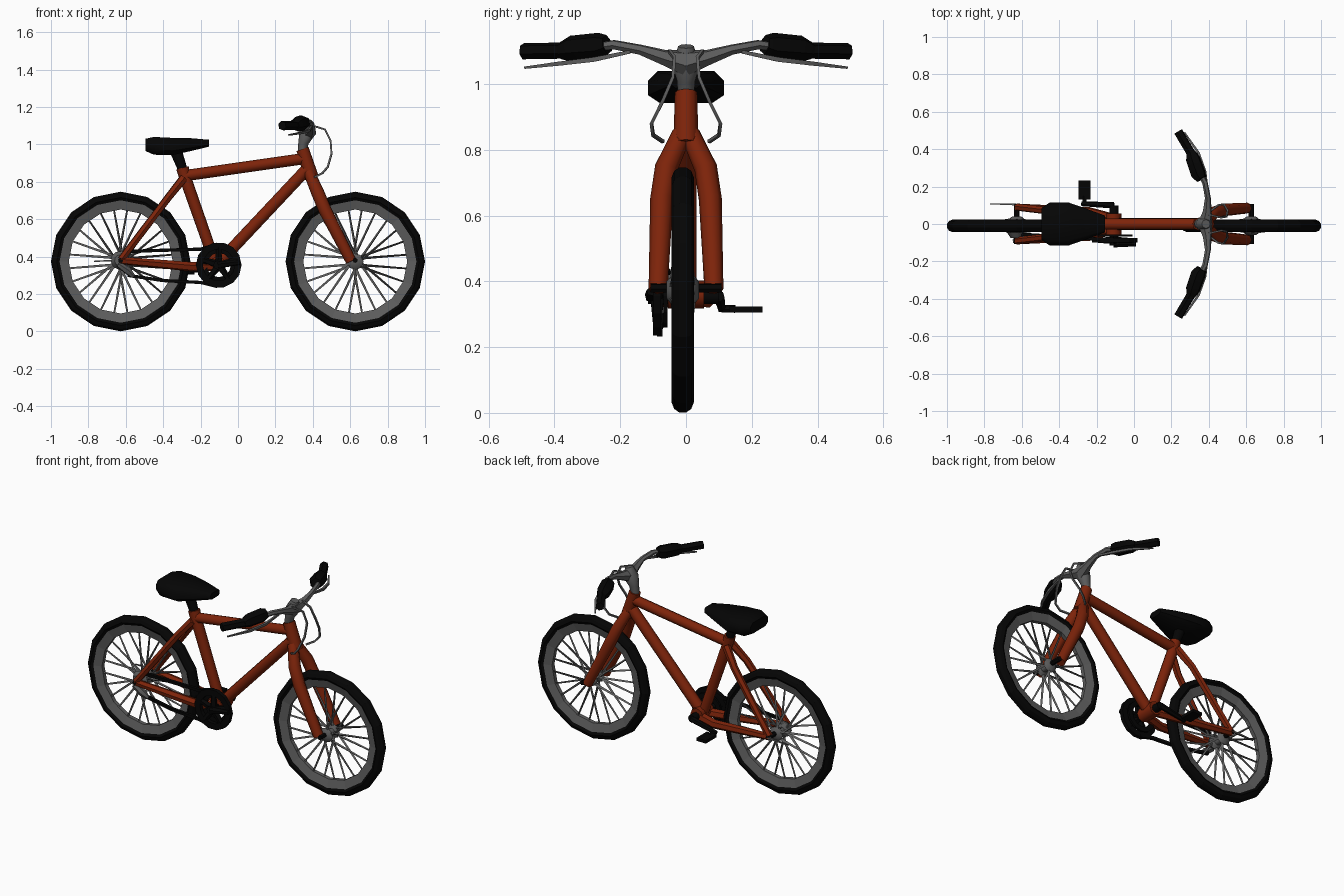
import bpy, bmesh, math
from mathutils import Vector

if "Cube" in bpy.data.objects:
    bpy.data.objects.remove(bpy.data.objects["Cube"])


def material(name, rgb):
    m = bpy.data.materials.new(name)
    m.diffuse_color = (*rgb, 1)
    m.use_nodes = True
    m.node_tree.nodes["Principled BSDF"].inputs["Base Color"].default_value = m.diffuse_color
    return m


ORANGE = material("burnt orange paint", (0.205, 0.017, 0.003))
BLACK = material("black rubber", (0.0015, 0.0015, 0.0015))
GREY = material("grey metal", (0.11, 0.11, 0.11))


def finish(name, bm, mat, smooth=False):
    bmesh.ops.recalc_face_normals(bm, faces=bm.faces)
    mesh = bpy.data.meshes.new(name)
    bm.to_mesh(mesh)
    bm.free()
    mesh.materials.append(mat)
    ob = bpy.data.objects.new(name, mesh)
    bpy.context.collection.objects.link(ob)
    if smooth:
        bpy.ops.object.select_all(action='DESELECT')
        ob.select_set(True)
        bpy.context.view_layer.objects.active = ob
        bpy.ops.object.shade_smooth_by_angle(angle=math.radians(50))
    return ob


def bridge(bm, rings, closed=False):
    """Skin a list of vertex rings, capping the ends unless closed."""
    n = len(rings[0])
    pairs = list(zip(rings, rings[1:])) + ([(rings[-1], rings[0])] if closed else [])
    for a, b in pairs:
        for i in range(n):
            j = (i + 1) % n
            bm.faces.new((a[i], a[j], b[j], b[i]))
    if not closed:
        bm.faces.new(rings[0])
        bm.faces.new(rings[-1])


def add_tube(bm, pts, radii, sides):
    pts = [Vector(p) for p in pts]
    if not isinstance(radii, (list, tuple)):
        radii = [radii] * len(pts)
    rings, prev, u = [], None, None
    for i, p in enumerate(pts):
        d = (pts[min(i + 1, len(pts) - 1)] - pts[max(i - 1, 0)]).normalized()
        if prev is None:
            u = d.orthogonal().normalized()
        else:
            u = prev.rotation_difference(d) @ u
        v, prev = d.cross(u), d
        rings.append([bm.verts.new(p + radii[i] * (math.cos(a) * u + math.sin(a) * v))
                      for a in (math.tau * k / sides for k in range(sides))])
    bridge(bm, rings)


def tube(name, pts, radii, mat, sides=8, mirror=False):
    bm = bmesh.new()
    add_tube(bm, pts, radii, sides)
    if mirror:
        add_tube(bm, [(x, -y, z) for x, y, z in pts], radii, sides)
    return finish(name, bm, mat, True)


def lathe(name, profile, centre, mat, segs=16):
    """Spin a closed (radius, y) profile about the y axis."""
    cx, cy, cz = centre
    bm = bmesh.new()
    rings = []
    for k in range(segs):
        a = math.tau * k / segs
        rings.append([bm.verts.new((cx + r * math.cos(a), cy + y, cz + r * math.sin(a)))
                      for r, y in profile])
    bridge(bm, rings, True)
    return finish(name, bm, mat)


def box(name, centre, size, mat):
    bm = bmesh.new()
    bmesh.ops.create_cube(bm, size=1)
    for v in bm.verts:
        v.co = Vector(c + s * k for c, s, k in zip(centre, size, v.co))
    return finish(name, bm, mat)


# Wheels
TYRE = [(0.325, -0.024), (0.342, -0.034), (0.362, -0.026), (0.373, -0.01),
        (0.373, 0.01), (0.362, 0.026), (0.342, 0.034), (0.325, 0.024)]
RIM = [(0.278, -0.012), (0.33, -0.026), (0.33, 0.026), (0.278, 0.012)]
for side, cx in (("rear", -0.627), ("front", 0.627)):
    c = Vector((cx, -0.01, 0.374))
    lathe(side + "_tyre", TYRE, c, BLACK)
    lathe(side + "_rim", RIM, c, GREY)
    tube(side + "_hub", [c + Vector((0, y, 0)) for y in (-0.05, -0.034, -0.02, 0.02, 0.034, 0.05)],
         [0.025, 0.045, 0.02, 0.02, 0.045, 0.025], GREY)
    tube(side + "_axle", [(cx, -0.108, 0.38), (cx, 0.108, 0.38)], 0.014, BLACK, 6)
    bm = bmesh.new()
    for k in range(24):
        a = math.tau * (k + 0.5) / 24
        b = a + (0.4 if k % 4 < 2 else -0.4)
        y = 0.032 if k % 2 else -0.032
        add_tube(bm, [c + Vector((0.035 * math.cos(b), y, 0.035 * math.sin(b))),
                      c + Vector((0.29 * math.cos(a), 0, 0.29 * math.sin(a)))], [0.008, 0.0055], 3)
    finish(side + "_spokes", bm, GREY)

# Frame
tube("top_tube", [(-0.29, 0, 0.832), (0.36, 0, 0.925)], 0.03, ORANGE)
tube("seat_tube", [(-0.297, 0, 0.875), (-0.285, 0, 0.83), (-0.12, 0, 0.36)], [0.034, 0.032, 0.03], ORANGE)
tube("down_tube", [(0.37, 0, 0.87), (-0.10, 0, 0.37)], 0.032, ORANGE)
tube("head_tube", [(0.345, 0, 0.975), (0.395, 0, 0.82)], [0.034, 0.038], ORANGE)
tube("bottom_bracket", [(-0.11, -0.055, 0.36), (-0.11, 0.055, 0.36)], 0.042, ORANGE)
tube("seat_stays", [(-0.29, 0.025, 0.82), (-0.37, 0.06, 0.72), (-0.625, 0.09, 0.385)],
     [0.024, 0.021, 0.02], ORANGE, 6, True)
tube("chain_stays", [(-0.11, 0.03, 0.35), (-0.24, 0.065, 0.345), (-0.63, 0.09, 0.38)],
     [0.026, 0.026, 0.02], ORANGE, 6, True)
tube("fork", [(0.38, 0.012, 0.85), (0.425, 0.06, 0.745), (0.465, 0.074, 0.65), (0.605, 0.085, 0.375)],
     [0.03, 0.035, 0.035, 0.029], ORANGE, 8, True)

# Saddle lofted from (x, half width, top, bottom) sections
bm = bmesh.new()
rings = []
for x, w, top, bottom in ((-0.495, 0.085, 1.03, 0.965), (-0.45, 0.115, 1.04, 0.945),
                          (-0.35, 0.115, 1.035, 0.943), (-0.25, 0.08, 1.033, 0.965),
                          (-0.155, 0.045, 1.025, 0.988)):
    h, m = (top - bottom) / 2, (top + bottom) / 2
    rings.append([bm.verts.new((x, w * sy, m + h * sz)) for sy, sz in
                  ((1, 0.4), (0.75, 1), (-0.75, 1), (-1, 0.4), (-1, -0.5), (-0.7, -1), (0.7, -1), (1, -0.5))])
bridge(bm, rings)
finish("saddle", bm, BLACK, True)
tube("seat_post", [(-0.33, 0, 0.96), (-0.29, 0, 0.85)], [0.032, 0.024], BLACK)

# Handlebar, grips, levers and cables
tube("stem", [(0.343, 0, 0.96), (0.35, 0, 1.01), (0.37, 0, 1.06), (0.385, 0, 1.115)],
     [0.024, 0.028, 0.042, 0.024], GREY)
tube("handlebar", [(0.38, 0, 1.065), (0.392, 0.07, 1.082), (0.395, 0.14, 1.105),
                   (0.38, 0.22, 1.12), (0.345, 0.29, 1.11), (0.30, 0.38, 1.105)],
     [0.04, 0.024, 0.016, 0.015, 0.014, 0.014], GREY, 6, True)
tube("shifters", [(0.36, 0.24, 1.12), (0.345, 0.265, 1.115), (0.315, 0.35, 1.108), (0.305, 0.385, 1.1)],
     [0.03, 0.042, 0.04, 0.025], BLACK, 6, True)
tube("grips", [(0.31, 0.37, 1.102), (0.236, 0.495, 1.1)], 0.025, BLACK, 6, True)
tube("brake_levers", [(0.395, 0.17, 1.098), (0.38, 0.28, 1.075), (0.345, 0.38, 1.063), (0.27, 0.49, 1.05)],
     [0.007, 0.01, 0.009, 0.005], GREY, 4, True)
tube("cables", [(0.40, 0.05, 1.1), (0.465, 0.035, 1.08), (0.495, 0.04, 1.02), (0.50, 0.07, 0.95),
                (0.48, 0.105, 0.88), (0.45, 0.1, 0.845), (0.41, 0.07, 0.825)], 0.007, GREY, 4, True)

# Drivetrain
HUB = Vector((-0.103, -0.088, 0.355))
lathe("chainring", [(0.085, -0.012), (0.122, -0.012), (0.122, 0.012), (0.085, 0.012)], HUB, BLACK, 14)
lathe("inner_chainring", [(0.065, 0.02), (0.095, 0.02), (0.095, 0.032), (0.065, 0.032)], HUB, BLACK, 12)
bm = bmesh.new()
for k in range(5):
    a = math.tau * k / 5 + 0.3
    add_tube(bm, [HUB, HUB + Vector((0.095 * math.cos(a), 0, 0.095 * math.sin(a)))], [0.022, 0.014], 5)
finish("chainring_arms", bm, BLACK)
tube("crank_axle", [(-0.108, -0.115, 0.355), (-0.108, 0.1, 0.355)], 0.024, BLACK)
tube("right_crank", [(-0.108, -0.106, 0.355), (0.01, -0.106, 0.37)], [0.02, 0.014], BLACK, 6)
tube("left_crank", [(-0.108, 0.1, 0.355), (-0.28, 0.108, 0.318)], [0.018, 0.013], BLACK, 6)
tube("pedal_spindle", [(-0.265, 0.1, 0.318), (-0.265, 0.15, 0.316)], 0.012, BLACK, 6)
box("pedal", (-0.265, 0.182, 0.314), (0.065, 0.1, 0.018), BLACK)
tube("upper_chain", [(-0.11, -0.08, 0.467), (-0.2, -0.08, 0.44), (-0.6, -0.055, 0.428)], 0.012, BLACK, 4)
tube("lower_chain", [(-0.11, -0.08, 0.24), (-0.2, -0.08, 0.262), (-0.4, -0.075, 0.272),
                     (-0.59, -0.065, 0.3)], 0.012, BLACK, 4)
tube("rear_sprockets", [(-0.63, -0.075, 0.38), (-0.63, -0.045, 0.38)], [0.03, 0.05], GREY, 10)
tube("derailleur", [(-0.64, -0.09, 0.36), (-0.59, -0.085, 0.325), (-0.56, -0.07, 0.295)],
     [0.016, 0.022, 0.012], GREY, 6)
tube("axle_lever", [(-0.63, 0.105, 0.38), (-0.77, 0.108, 0.375)], [0.008, 0.004], GREY, 4)
